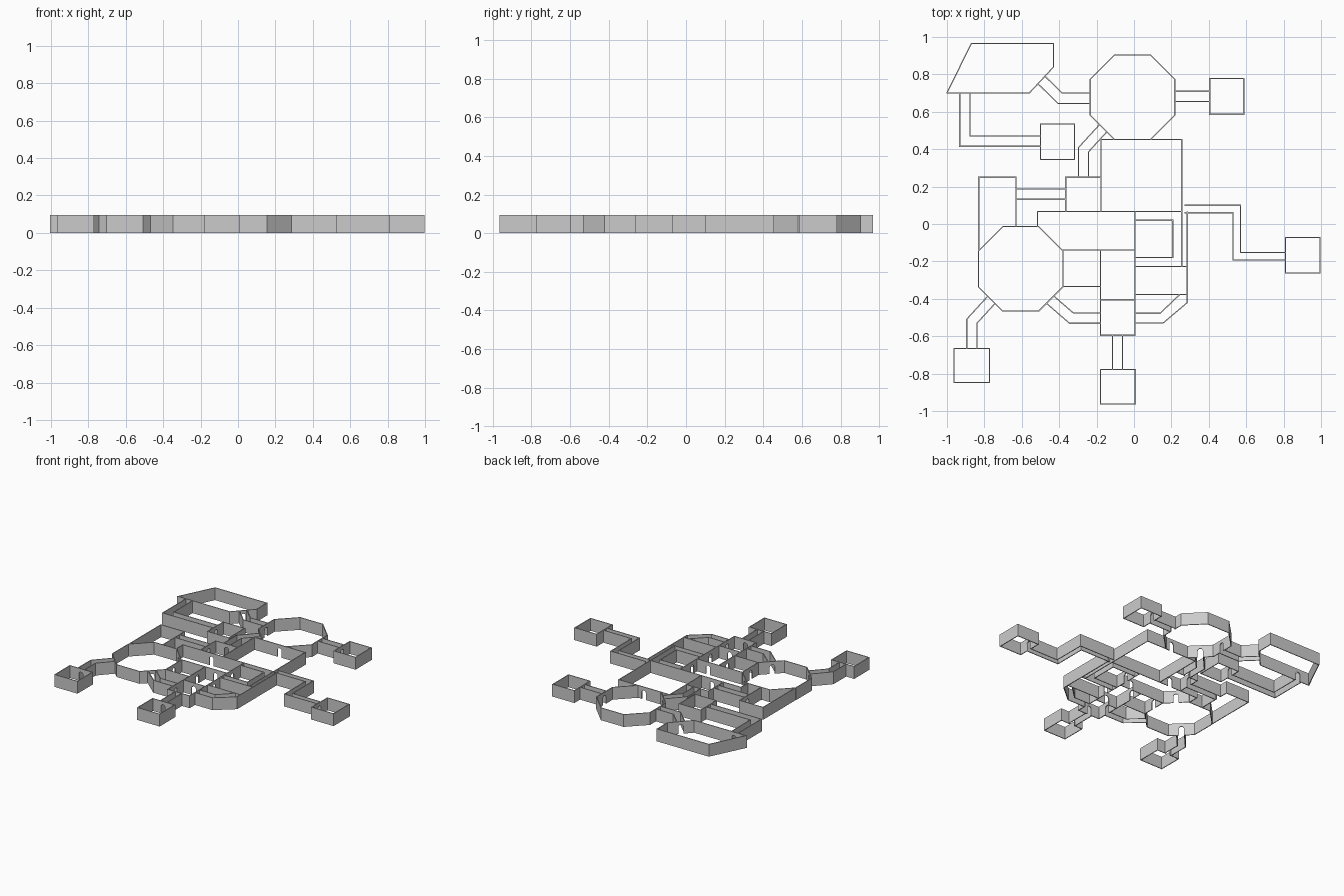
import bpy, bmesh, math
from mathutils import Vector, Matrix

HEIGHT = 0.095
THICK = 0.006
DOOR_W, DOOR_H = 0.036, 0.07

if "Cube" in bpy.data.objects:
    bpy.data.objects.remove(bpy.data.objects["Cube"])

grey = bpy.data.materials.new("wall grey")
grey.use_nodes = True
grey.diffuse_color = (0.6, 0.6, 0.6, 1)
grey.node_tree.nodes["Principled BSDF"].inputs["Base Color"].default_value = (0.6, 0.6, 0.6, 1)


def make_object(name, bm):
    mesh = bpy.data.meshes.new(name)
    bm.to_mesh(mesh)
    bm.free()
    mesh.materials.append(grey)
    obj = bpy.data.objects.new(name, mesh)
    bpy.context.scene.collection.objects.link(obj)
    return obj


def walls(name, *paths, closed=False, cutter=None):
    """Raise plan lines into thin upright walls, with doorways cut by the cutter."""
    bm = bmesh.new()
    for path in paths:
        low = [bm.verts.new((p[0], p[1], 0)) for p in path]
        high = [bm.verts.new((p[0], p[1], HEIGHT)) for p in path]
        count = len(path)
        for i in range(count if closed else count - 1):
            j = (i + 1) % count
            bm.faces.new((low[i], low[j], high[j], high[i]))
    obj = make_object(name, bm)
    solid = obj.modifiers.new("thickness", "SOLIDIFY")
    solid.thickness, solid.offset, solid.use_even_offset = THICK, 0, True
    if cutter:
        cut = obj.modifiers.new("doorways", "BOOLEAN")
        cut.operation, cut.solver, cut.object = "DIFFERENCE", "EXACT", cutter
    return obj


def rect(x0, x1, y0, y1):
    return [(x0, y0), (x1, y0), (x1, y1), (x0, y1)]


def octagon(cx, cy, half=0.226, flat=0.096):
    quarter = [Vector((half, -flat)), Vector((half, flat))]
    turns = [Matrix.Rotation(math.pi / 2 * k, 2) for k in range(4)]
    return [turn @ p + Vector((cx, cy)) for turn in turns for p in quarter]


def corridor(name, *centre, width=0.055):
    """Two parallel walls following a centre line, open at the ends."""
    pts = [Vector(p) for p in centre]
    dirs = [(b - a).normalized() for a, b in zip(pts, pts[1:])]
    sides = ([], [])
    for i, p in enumerate(pts):
        d0, d1 = dirs[max(i - 1, 0)], dirs[min(i, len(dirs) - 1)]
        n0, n1 = Vector((-d0.y, d0.x)), Vector((-d1.y, d1.x))
        mitre = (n0 + n1) / (1 + n0.dot(n1)) * width / 2
        sides[0].append(p + mitre)
        sides[1].append(p - mitre)
    return walls(name, *sides)


# Arched doorway cutters, grouped by the direction of the wall they pierce
doors = {
    0: [(-.90, .70), (-.27, .25), (-.09, -.595), (-.09, -.778), (-.867, -.665),
        (-.27, .067), (.04, .452), (-.09, -.14), (-.09, -.405)],
    90: [(-.234, .672), (.218, .682), (.405, .682), (-.50, .443), (-.365, .16),
         (-.63, .16), (-.382, -.24), (-.18, -.24), (-.18, -.503), (.005, -.503),
         (.81, -.173), (.005, -.08), (.005, -.30)],
    45: [(-.45, -.404), (-.495, .77)],
    -45: [(-.168, .517), (-.767, -.401), (-.449, -.078)],
}
bm = bmesh.new()
r = DOOR_W / 2
arch = [(r, -.01)] + [(r * math.cos(a), DOOR_H - r + r * math.sin(a))
                      for a in (math.pi * k / 8 for k in range(9))] + [(-r, -.01)]
for angle, spots in doors.items():
    for x, y in spots:
        place = Matrix.Translation((x, y, 0)) @ Matrix.Rotation(math.radians(angle), 4, "Z")
        front, back = ([bm.verts.new(place @ Vector((u, v, z))) for u, z in arch]
                       for v in (-.015, .015))
        bm.faces.new(front)
        bm.faces.new(back[::-1])
        for i in range(len(arch)):
            j = (i + 1) % len(arch)
            bm.faces.new((front[j], front[i], back[i], back[j]))
bmesh.ops.recalc_face_normals(bm, faces=bm.faces)
door_cutter = make_object("door_cutter", bm)
door_cutter.hide_render = True

# Closed rooms
rooms = {
    "slanted_room": [(-.87, .965), (-.43, .965), (-.43, .84), (-.56, .70), (-1, .70)],
    "back_octagon_room": octagon(-.008, .677),
    "front_octagon_room": octagon(-.606, -.24),
    "back_left_cell": rect(.405, .587, .587, .778),
    "back_right_cell": rect(-.50, -.318, .345, .535),
    "left_cell": rect(.81, .995, -.262, -.072),
    "front_cell": rect(-.18, .007, -.962, -.778),
    "front_right_cell": rect(-.963, -.772, -.847, -.665),
    "great_room": rect(-.177, .255, .067, .452),
    "small_room": rect(-.365, -.177, .067, .25),
    "inner_chamber": rect(.005, .207, -.18, .02),
}
for name, plan in rooms.items():
    walls(name, plan, closed=True, cutter=door_cutter)

# Open wall runs that complete the rooms between the closed ones
runs = {
    "tall_room": [[(-.83, -.14), (-.83, .25), (-.63, .25), (-.63, -.013)]],
    "cross_hall": [[(-.515, -.013), (-.515, .067), (-.365, .067)],
                   [(-.382, -.14), (.005, -.14)]],
    "middle_room": [[(-.382, -.335), (-.18, -.335)]],
    "front_hall": [[(-.18, -.14), (-.18, -.595), (.005, -.595), (.005, .067)],
                   [(-.18, -.405), (.005, -.405)]],
    "side_passage": [[(.255, .067), (.255, -.227)], [(.005, -.227), (.285, -.227)],
                     [(.005, -.377), (.285, -.377)]],
    "outer_bend": [[(.285, .067), (.285, -.42), (.155, -.53), (.005, -.53)],
                   [(.245, -.377), (.14, -.477), (.005, -.477)]],
}
for name, paths in runs.items():
    walls(name, *paths, cutter=door_cutter)

# Corridors
corridor("slanted_corridor", (-.495, .77), (-.395, .672), (-.234, .672))
corridor("back_left_corridor", (.218, .682), (.405, .682))
corridor("back_right_corridor", (-.904, .70), (-.904, .443), (-.50, .443))
corridor("octagon_corridor", (-.165, .512), (-.27, .397), (-.27, .25))
corridor("right_corridor", (-.63, .16), (-.365, .16))
corridor("left_corridor", (.27, .08), (.55, .08), (.55, -.173), (.81, -.173), width=0.04)
corridor("front_right_corridor", (-.763, -.406), (-.867, -.52), (-.867, -.665))
corridor("front_corridor", (-.088, -.595), (-.088, -.778))
corridor("bend_corridor", (-.448, -.405), (-.335, -.503), (-.18, -.503))

# Bake the modifiers so the cutter can be removed
graph = bpy.context.evaluated_depsgraph_get()
built = [o for o in bpy.context.scene.objects if o.modifiers and o.type == "MESH"]
baked = [(o, bpy.data.meshes.new_from_object(o.evaluated_get(graph))) for o in built]
for obj, mesh in baked:
    obj.modifiers.clear()
    obj.data = mesh
bpy.data.objects.remove(door_cutter)
